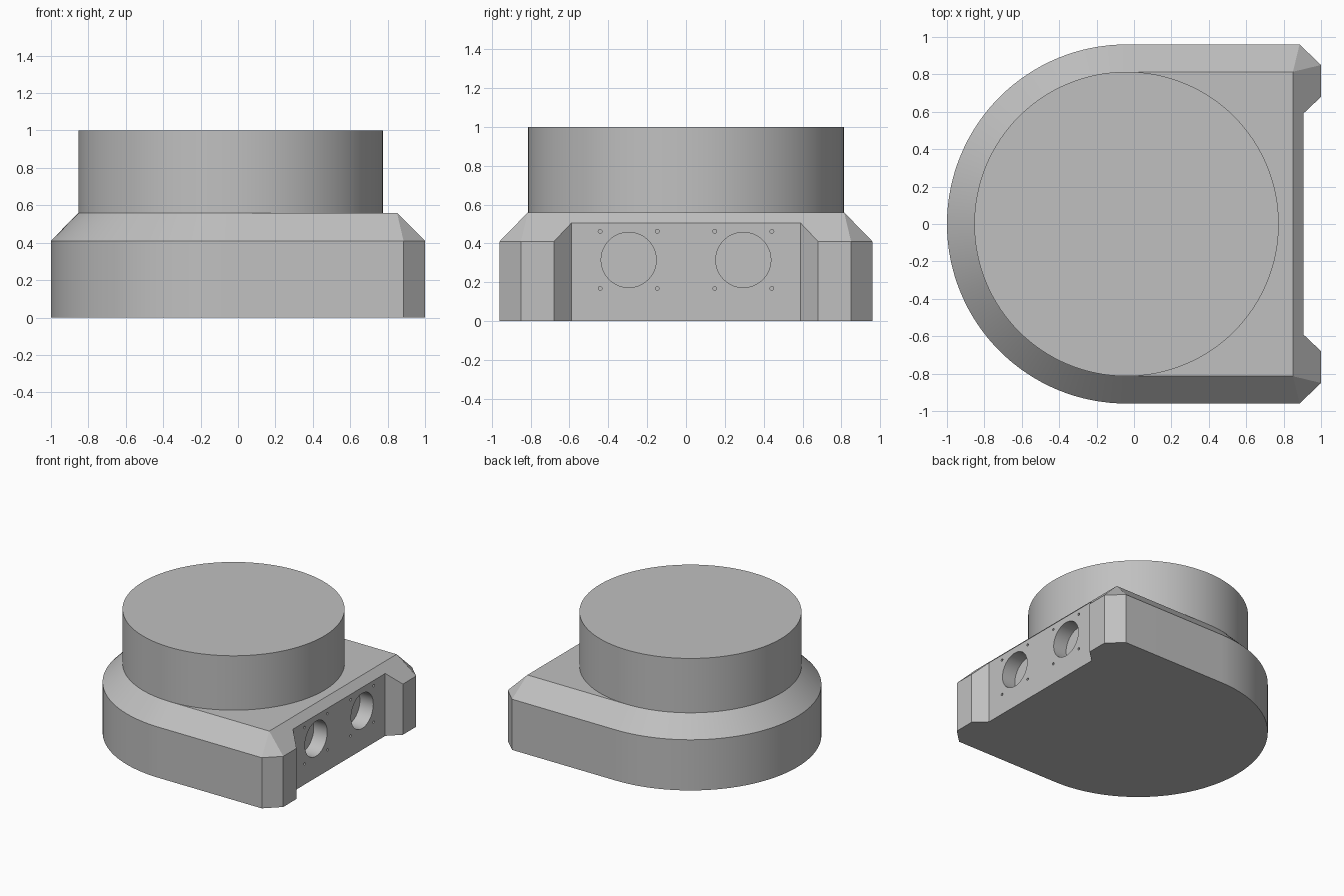
import bpy, bmesh, math
from mathutils import Matrix

cube = bpy.data.objects.get("Cube")
if cube:
    bpy.data.objects.remove(cube, do_unlink=True)

grey = bpy.data.materials.new("plain grey")
grey.use_nodes = True
grey.diffuse_color = (0.53, 0.53, 0.53, 1)
grey.node_tree.nodes["Principled BSDF"].inputs["Base Color"].default_value = grey.diffuse_color

CENTRE_X, OUTER_R, INNER_R = -0.04, 0.96, 0.814
SHOULDER_Z, DECK_Z, TOP_Z = 0.41, 0.56, 1.0
WALL_X = 0.905


def add_object(name, bm):
    bmesh.ops.remove_doubles(bm, verts=bm.verts, dist=1e-5)
    bmesh.ops.recalc_face_normals(bm, faces=bm.faces)
    mesh = bpy.data.meshes.new(name)
    bm.to_mesh(mesh)
    bm.free()
    mesh.materials.append(grey)
    obj = bpy.data.objects.new(name, mesh)
    bpy.context.collection.objects.link(obj)
    return obj


def loft(name, rings):
    """Closed solid through matching rings of points."""
    bm = bmesh.new()
    loops = [[bm.verts.new(p) for p in ring] for ring in rings]
    bm.faces.new(loops[0][::-1])
    bm.faces.new(loops[-1])
    for low, high in zip(loops, loops[1:]):
        for i in range(len(low)):
            j = (i + 1) % len(low)
            bm.faces.new((low[i], low[j], high[j], high[i]))
    return add_object(name, bm)


def outline(radius, corners, z):
    """Rounded rear, straight sides and mirrored front corners."""
    arc = [math.pi / 2 + math.pi * i / 64 for i in range(65)]
    pts = [(CENTRE_X + radius * math.cos(a), radius * math.sin(a), z) for a in arc]
    pts += [(x, -y, z) for x, y in corners]
    pts += [(x, y, z) for x, y in reversed(corners)]
    return pts


def drill(bm, radius, depth, y, z, sides):
    """Cylinder along x that sinks into the socket wall."""
    place = Matrix.Translation((WALL_X + 0.05 - depth / 2, y, z)) @ Matrix.Rotation(math.pi / 2, 4, "Y")
    bmesh.ops.create_cone(bm, cap_ends=True, segments=sides, radius1=radius,
                          radius2=radius, depth=depth + 0.1, matrix=place)


def cut(target, cutter):
    mod = target.modifiers.new("cut", "BOOLEAN")
    mod.operation, mod.solver, mod.object = "DIFFERENCE", "EXACT", cutter
    bpy.context.view_layer.objects.active = target
    bpy.ops.object.modifier_apply(modifier=mod.name)
    bpy.data.objects.remove(cutter, do_unlink=True)


# Base with sloping shoulder
corners = [(0.885, OUTER_R), (1.0, 0.85)]
tip = [(0.85, INNER_R)] * 2
base = loft("base", [outline(OUTER_R, corners, 0),
                     outline(OUTER_R, corners, SHOULDER_Z),
                     outline(INNER_R, tip, DECK_Z)])

# Recess with slanted ends
profile = [(WALL_X, -0.59), (1.1, -0.775), (1.1, 0.775), (WALL_X, 0.59)]
cut(base, loft("recess_cutter", [[(x, y, z) for x, y in profile] for z in (-0.1, 0.8)]))

# Two sockets, each with four screw holes
bm = bmesh.new()
for y in (-0.295, 0.295):
    drill(bm, 0.142, 0.12, y, 0.315, 48)
    for dy in (-0.147, 0.147):
        for dz in (-0.147, 0.147):
            drill(bm, 0.01, 0.05, y + dy, 0.315 + dz, 12)
cut(base, add_object("socket_cutter", bm))

# Round drum
bm = bmesh.new()
bmesh.ops.create_cone(bm, cap_ends=True, segments=128, radius1=INNER_R, radius2=INNER_R,
                      depth=TOP_Z - DECK_Z + 0.02,
                      matrix=Matrix.Translation((CENTRE_X, 0, (TOP_Z + DECK_Z - 0.02) / 2)))
drum = add_object("drum", bm)

# Smooth curves, sharp edges
for obj in (base, drum):
    bpy.ops.object.select_all(action="DESELECT")
    obj.select_set(True)
    bpy.context.view_layer.objects.active = obj
    bpy.ops.object.shade_smooth_by_angle(angle=math.radians(31 if obj is base else 30))
